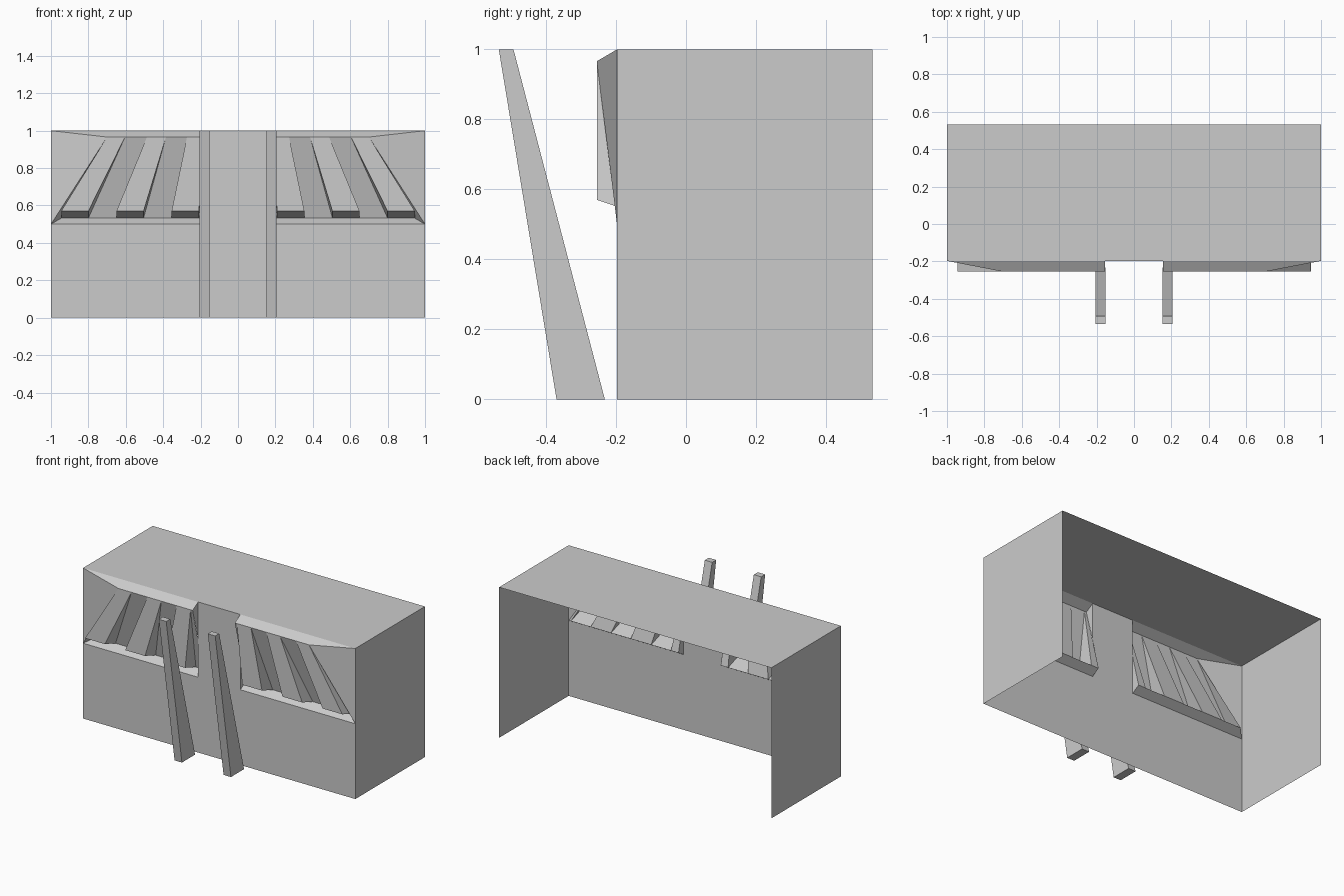
import bpy, bmesh

if "Cube" in bpy.data.objects:
    bpy.data.objects.remove(bpy.data.objects["Cube"])


def make(name, faces, mirror=False):
    """Build one object from a list of polygons, welding shared corners."""
    bm = bmesh.new()
    for f in faces:
        bm.faces.new([bm.verts.new(p) for p in f])
    bmesh.ops.remove_doubles(bm, verts=bm.verts, dist=0.0005)
    bmesh.ops.recalc_face_normals(bm, faces=bm.faces)
    me = bpy.data.meshes.new(name)
    bm.to_mesh(me)
    bm.free()
    ob = bpy.data.objects.new(name, me)
    bpy.context.collection.objects.link(ob)
    if mirror:
        ob.modifiers.new("mirror", 'MIRROR').use_axis = (True, False, False)
    return ob


FRONT, BACK = -0.197, 0.533
INNER = 0.155                 # inner edge of each slatted bay

# Shell: roof, two side walls and T-shaped front wall, open at back and below
t_profile = [(-1, 0), (1, 0), (1, .5), (INNER, .5), (INNER, 1),
             (-INNER, 1), (-INNER, .5), (-1, .5)]
make("front_wall", [[(x, FRONT, z) for x, z in t_profile]])
make("roof", [[(-1, FRONT, 1), (1, FRONT, 1), (1, BACK, 1), (-1, BACK, 1)]])
make("side_wall", [[(1, FRONT, 0), (1, BACK, 0), (1, BACK, 1), (1, FRONT, 1)]], True)

# Bay: sloping panel framed by canopy, sill, outer corner and inner cheek
OUT, DEEP = -0.255, -0.142    # y of panel top and panel bottom
ZT, ZB, ZS = 0.966, 0.532, 0.57
slats = [((.17, .21), (.273, .355)),
         ((.385, .505), (.487, .65)),
         ((.604, .80), (.70, .945))]   # (top x, bottom x) of each slat edge


def top(e):
    return (e[0], OUT, ZT)


def low(e):
    return (e[1], DEEP, ZB)


edge_in, edge_out = (INNER, INNER), slats[-1][1]
make("bay_frame", [
    [(INNER, FRONT, 1), (1, FRONT, 1), top(edge_out), top(edge_in)],
    [(INNER, FRONT, .5), (1, FRONT, .5), low(edge_out), low(edge_in)],
    [(1, FRONT, .5), (1, FRONT, 1), top(edge_out)],
    [(1, FRONT, .5), top(edge_out), low(edge_out)],
    [(INNER, FRONT, 1), top(edge_in), (INNER, FRONT, .75)],
    [(INNER, FRONT, .75), low(edge_in), (INNER, FRONT, .5)],
], True)

# Panel strips between the hollow slats, and the wedge-shaped slats themselves
strips, wedges = [], []
prev = edge_in
for a, b in slats:
    strips.append([top(prev), low(prev), low(a), top(a)])
    fa, fb = (a[1], OUT, ZS), (b[1], OUT, ZS)
    wedges += [[top(a), fa, fb, top(b)], [fa, low(a), low(b), fb],
               [top(a), low(a), fa], [top(b), fb, low(b)]]
    prev = b
make("bay_panel", strips, True)
make("slats", wedges, True)

# Leaning tapered posts standing in front
x0, x1 = 0.153, 0.207
prof = [(-.37, 0), (-.232, 0), (-.493, 1), (-.535, 1)]
sides = [[(x, y, z) for y, z in prof] for x in (x0, x1)]
post = list(sides)
for i in range(4):
    j = (i + 1) % 4
    post.append([sides[0][i], sides[0][j], sides[1][j], sides[1][i]])
make("post", post, True)
